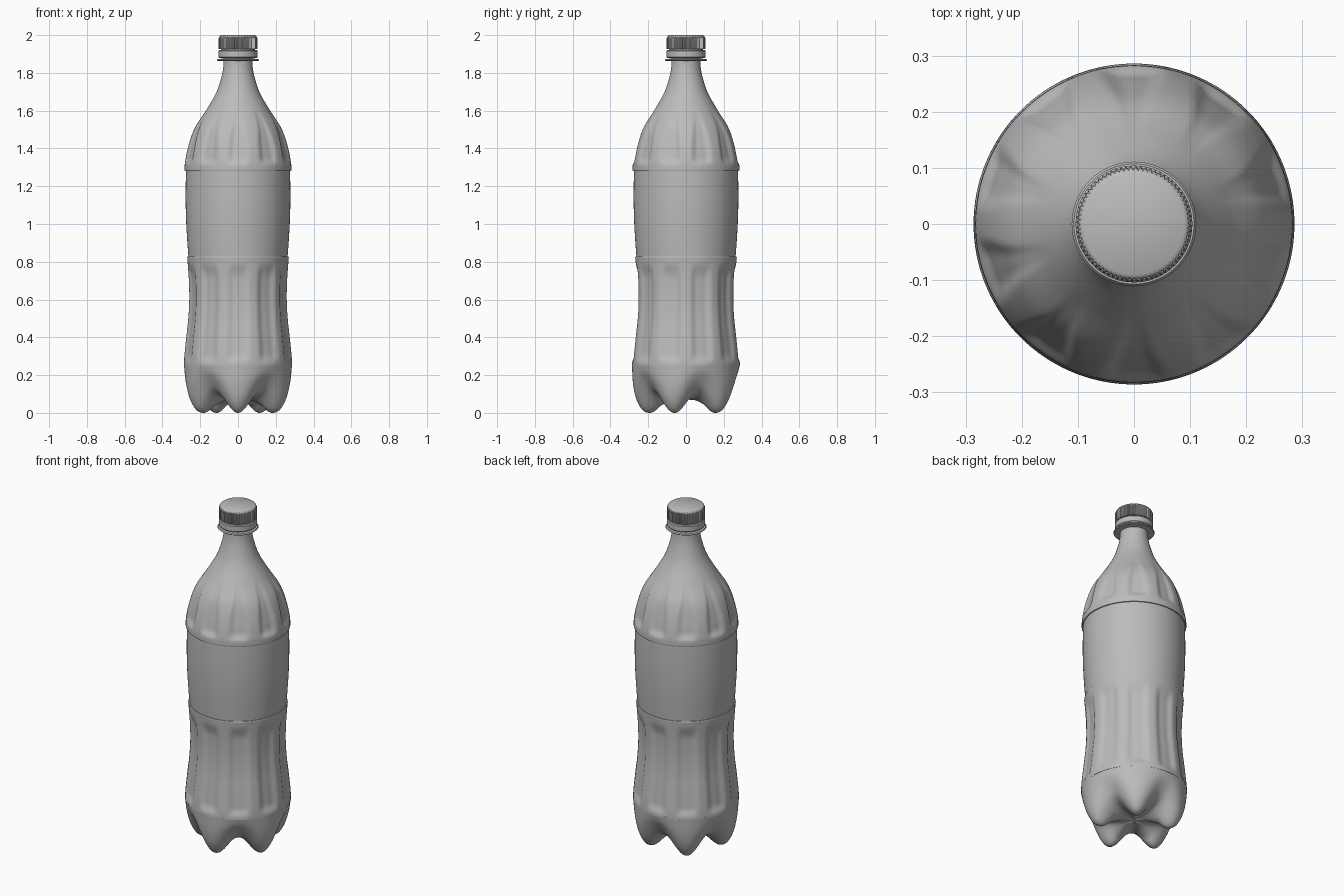
import bpy, bmesh, math

cube = bpy.data.objects.get("Cube")
if cube:
    bpy.data.objects.remove(cube, do_unlink=True)

grey = bpy.data.materials.new("soft grey")
grey.use_nodes = True
COLOUR = (0.5, 0.5, 0.5, 1)
grey.diffuse_color = COLOUR
grey.node_tree.nodes["Principled BSDF"].inputs["Base Color"].default_value = COLOUR


def spline(points, steps):
    """Catmull-Rom samples through tuples of any length."""
    pts = [points[0], *points, points[-1]]
    out = []
    for a, b, c, d in zip(pts, pts[1:], pts[2:], pts[3:]):
        for i in range(steps):
            t = i / steps
            out.append(tuple(
                q + t * ((r - p) / 2 + t * (p - 2.5 * q + 2 * r - s / 2
                         + t * (1.5 * (q - r) + (s - p) / 2)))
                for p, q, r, s in zip(a, b, c, d)))
    return out + [points[-1]]


def smooth(lo, hi, x):
    t = min(1, max(0, (x - lo) / (hi - lo)))
    return t * t * (3 - 2 * t)


def lathe(name, profile, shape, sides=180, angle=35):
    """Spin a profile; shape(row, index, angle) gives radius and height."""
    bm = bmesh.new()
    rings = []
    for row in profile:
        ring = []
        for i in range(sides):
            a = math.tau * i / sides - math.pi / 2
            r, z = shape(row, i, a)
            ring.append(bm.verts.new((r * math.cos(a), r * math.sin(a), z)))
        rings.append(ring)
    for low, high in zip(rings, rings[1:]):
        for i in range(sides):
            j = (i + 1) % sides
            bm.faces.new((low[i], low[j], high[j], high[i]))
    bm.faces.new(rings[0][::-1])
    bm.faces.new(rings[-1])
    mesh = bpy.data.meshes.new(name)
    bm.to_mesh(mesh)
    bm.free()
    mesh.materials.append(grey)
    obj = bpy.data.objects.new(name, mesh)
    bpy.context.collection.objects.link(obj)
    bpy.ops.object.select_all(action="DESELECT")
    obj.select_set(True)
    bpy.context.view_layer.objects.active = obj
    bpy.ops.object.shade_smooth_by_angle(angle=math.radians(angle))
    return obj


def plain(row, i, a):
    return row


def flute(a, width):
    """Groove strength around the bottle: ten grooves, one facing the front."""
    pitch = math.tau / 10
    off = abs((a + math.pi / 2 + pitch / 2) % pitch - pitch / 2) / (pitch / 2)
    return 1 - smooth(width * 0.35, width, off)


# Five-footed base: each row blends a foot profile with a valley profile
def base_shape(row, i, a):
    foot_r, foot_z, gap_r, gap_z = row
    w = ((1 + math.cos(5 * (a + math.pi / 2))) / 2) ** 1.1
    return gap_r + (foot_r - gap_r) * w, gap_z + (foot_z - gap_z) * w


base = [(0.01, 0.07, 0.01, 0.075), (0.07, 0.065, 0.07, 0.075),
        (0.13, 0.04, 0.12, 0.08), (0.165, 0.01, 0.16, 0.09),
        (0.195, 0, 0.195, 0.105), (0.23, 0.015, 0.225, 0.13),
        (0.262, 0.07, 0.252, 0.17), (0.28, 0.15, 0.275, 0.215),
        (0.286, 0.25, 0.286, 0.26)]
lathe("footed_base", spline(base, 6), base_shape, angle=60)


# Fluted waist, with a ledge under the label
def waist_shape(row, i, a):
    r, z = row
    depth = 0.013 * smooth(0.26, 0.31, z) * (1 - smooth(0.72, 0.8, z))
    return r - depth * flute(a, 0.8), z


waist = [(0.286, 0.25), (0.284, 0.3), (0.274, 0.4), (0.263, 0.5), (0.258, 0.6),
         (0.26, 0.7), (0.267, 0.8), (0.269, 0.822)]
lathe("fluted_waist", spline(waist, 6) + [(0.267, 0.828), (0.255, 0.828)], waist_shape)

# Recessed label band
label = [(0.262, 0.82), (0.268, 0.9), (0.274, 1.0), (0.277, 1.1), (0.277, 1.2), (0.275, 1.29)]
lathe("label", spline(label, 4), plain)


# Fluted shoulder and neck
def shoulder_shape(row, i, a):
    r, z = row
    depth = 0.014 * smooth(1.31, 1.35, z) * (1 - smooth(1.4, 1.64, z))
    return r - depth * flute(a, 0.75 - 0.4 * smooth(1.38, 1.62, z)), z


shoulder = [(0.283, 1.285), (0.28, 1.33), (0.261, 1.42), (0.228, 1.51),
            (0.17, 1.6), (0.118, 1.69), (0.09, 1.77), (0.078, 1.83), (0.075, 1.9)]
lathe("shoulder", [(0.265, 1.28), (0.281, 1.28)] + spline(shoulder, 7), shoulder_shape)

# Neck flange and tamper ring
lathe("neck_flange", [(0.07, 1.862), (0.107, 1.864), (0.111, 1.868), (0.107, 1.874),
                      (0.07, 1.876)], plain, sides=96)
lathe("tamper_ring", [(0.08, 1.88), (0.1, 1.88), (0.104, 1.885), (0.104, 1.915),
                      (0.1, 1.92), (0.09, 1.92), (0.09, 1.93)], plain, sides=96)


# Ribbed cap: alternating pairs of vertices make the ribs
def cap_shape(row, i, a):
    r, z, rib = row
    return r - (rib if i % 4 < 2 else 0), z


cap = [(0.085, 1.926, 0), (0.103, 1.926, 0.005), (0.103, 1.982, 0.005),
       (0.1, 1.99, 0.002), (0.096, 1.996, 0), (0.09, 2.0, 0)]
lathe("ribbed_cap", cap, cap_shape, sides=288)
